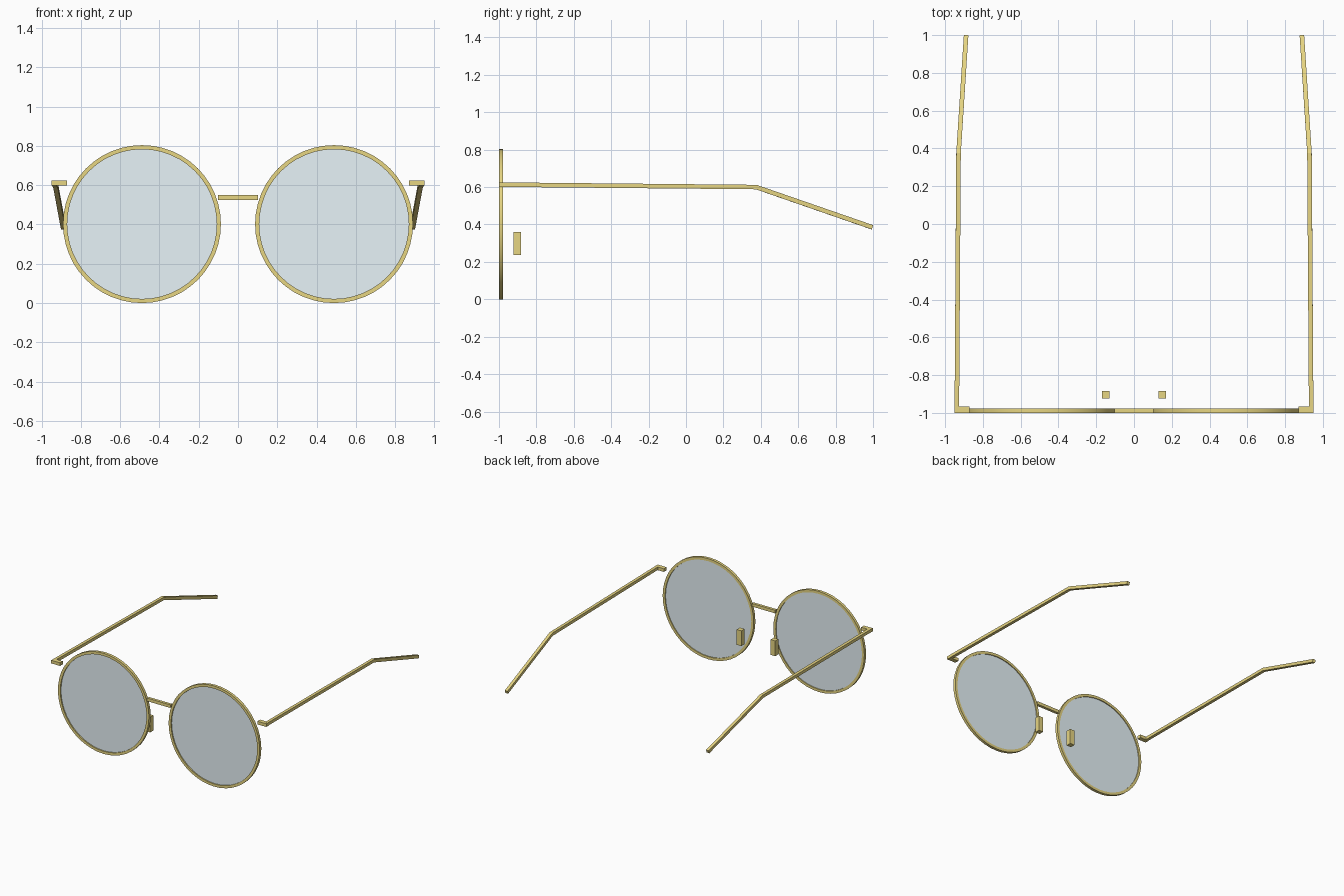
import bpy, bmesh, math
from mathutils import Vector

if "Cube" in bpy.data.objects:
    bpy.data.objects.remove(bpy.data.objects["Cube"])

RIM_X, RIM_Z, RIM_R, SEG = 0.489, 0.402, 0.402, 48


def material(name, color):
    m = bpy.data.materials.new(name)
    m.diffuse_color = color
    m.use_nodes = True
    m.node_tree.nodes["Principled BSDF"].inputs["Base Color"].default_value = m.diffuse_color
    return m


gold = material("gold_metal", (0.80, 0.67, 0.225, 1.0))
glass = material("tinted_glass", (0.80, 0.90, 0.94, 0.5))


def finish(bm, name, mat, smooth=False):
    bmesh.ops.recalc_face_normals(bm, faces=bm.faces)
    me = bpy.data.meshes.new(name)
    bm.to_mesh(me)
    bm.free()
    me.materials.append(mat)
    ob = bpy.data.objects.new(name, me)
    bpy.context.collection.objects.link(ob)
    if smooth:
        bpy.ops.object.select_all(action='DESELECT')
        ob.select_set(True)
        bpy.context.view_layer.objects.active = ob
        bpy.ops.object.shade_smooth_by_angle(angle=math.radians(30))
    return ob


def box(name, center, size, mat=gold):
    bm = bmesh.new()
    bmesh.ops.create_cube(bm, size=1)
    bmesh.ops.scale(bm, vec=size, verts=bm.verts)
    bmesh.ops.translate(bm, vec=center, verts=bm.verts)
    return finish(bm, name, mat)


def lathe(name, profile, cx, mat, closed):
    """Spin an (r, y) profile around the lens axis."""
    bm = bmesh.new()
    vs = [bm.verts.new((cx + r, y, RIM_Z)) for r, y in profile]
    edges = [bm.edges.new(p) for p in zip(vs, vs[1:])]
    if closed:
        edges.append(bm.edges.new((vs[-1], vs[0])))
    bmesh.ops.spin(bm, geom=vs + edges, cent=(cx, 0, RIM_Z), axis=(0, 1, 0),
                   angle=math.tau, steps=SEG, use_merge=True)
    bmesh.ops.remove_doubles(bm, verts=bm.verts, dist=1e-5)
    return finish(bm, name, mat, True)


def bar(name, path, half):
    """Square bar swept along a path with mitred bends."""
    bm = bmesh.new()
    pts = [Vector(p) for p in path]
    dirs = [(b - a).normalized() for a, b in zip(pts, pts[1:])]
    rings = []
    for i, p in enumerate(pts):
        t = (dirs[max(i - 1, 0)] + dirs[min(i, len(dirs) - 1)]).normalized()
        side = t.cross(Vector((0, 0, 1))).normalized()
        up = side.cross(t)
        rings.append([bm.verts.new(p + half * (a * side + b * up))
                      for a, b in ((-1, -1), (1, -1), (1, 1), (-1, 1))])
    for r, q in zip(rings, rings[1:]):
        for k in range(4):
            bm.faces.new((r[k], r[(k + 1) % 4], q[(k + 1) % 4], q[k]))
    bm.faces.new(rings[0])
    bm.faces.new(rings[-1])
    return finish(bm, name, gold)


for s, tag in ((-1, "right"), (1, "left")):
    # round rim and its lens
    lathe("rim_" + tag, [(0.381, -1.0), (RIM_R, -1.0), (RIM_R, -0.978), (0.381, -0.978)],
          s * RIM_X, gold, True)
    lathe("lens_" + tag, [(0, -0.991), (0.383, -0.991), (0.383, -0.985), (0, -0.985)],
          s * RIM_X, glass, False)
    # hinge block at the outer corner
    box("hinge_" + tag, (s * 0.911, -0.983, 0.612), (0.078, 0.034, 0.025))
    # temple arm with bent ear tip
    bar("temple_arm_" + tag, [(s * 0.938, -0.985, 0.613), (s * 0.929, 0.375, 0.600),
                              (s * 0.889, 0.996, 0.385)], 0.012)
    # nose pad
    box("nose_pad_" + tag, (s * 0.15, -0.903, 0.298), (0.04, 0.04, 0.122))

# bridge between the rims
box("bridge", (0, -0.989, 0.537), (0.205, 0.022, 0.025))
